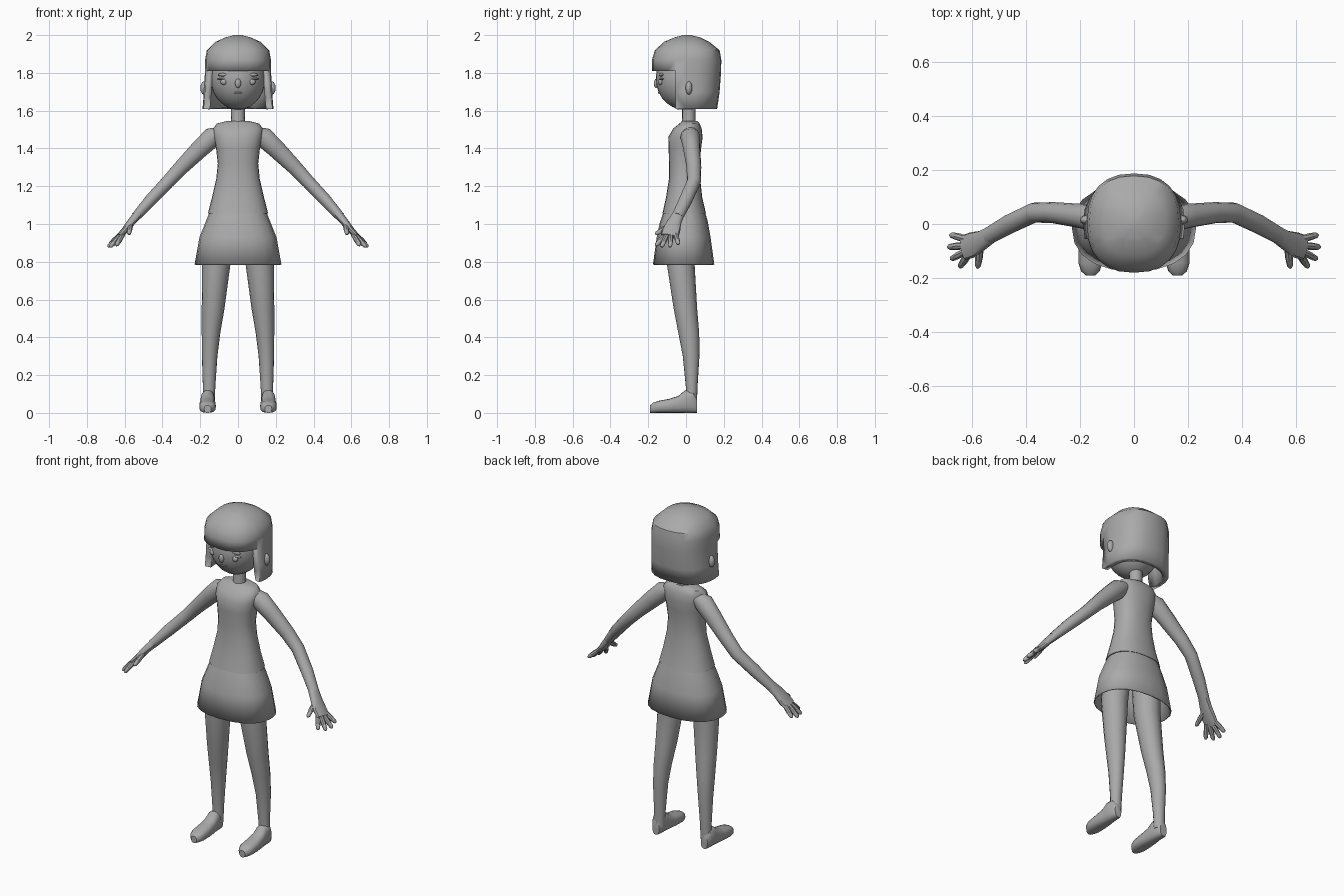
import bpy
import bmesh
from math import cos, sin, pi, copysign
from mathutils import Vector

X, Y, Z = Vector((1, 0, 0)), Vector((0, 1, 0)), Vector((0, 0, 1))

cube = bpy.data.objects.get("Cube")
if cube:
    bpy.data.objects.remove(cube, do_unlink=True)

# One plain grey for the whole figure
grey = bpy.data.materials.new("plain grey")
grey.use_nodes = True
tone = (0.4, 0.4, 0.4, 1)
grey.diffuse_color = tone
grey.node_tree.nodes["Principled BSDF"].inputs["Base Color"].default_value = tone


def finish(name, bm, mirror=False, wall=0, angle=40):
    """Turn a bmesh into a shaded object, optionally mirrored or thickened."""
    bmesh.ops.recalc_face_normals(bm, faces=bm.faces)
    mesh = bpy.data.meshes.new(name)
    bm.to_mesh(mesh)
    bm.free()
    mesh.materials.append(grey)
    obj = bpy.data.objects.new(name, mesh)
    bpy.context.collection.objects.link(obj)
    bpy.ops.object.select_all(action="DESELECT")
    obj.select_set(True)
    bpy.context.view_layer.objects.active = obj
    bpy.ops.object.shade_smooth_by_angle(angle=angle * pi / 180)
    if wall:
        solid = obj.modifiers.new("wall", "SOLIDIFY")
        solid.thickness = wall
        solid.offset = -1
    if mirror:
        obj.modifiers.new("mirror", "MIRROR")
    return obj


def loft(rings, ref, axis=None, sides=16, power=2.0, open_start=False):
    """Skin rings (x, y, z, radius along ref, radius across) along a path."""
    bm = bmesh.new()
    centres = [Vector(r[:3]) for r in rings]
    loops = []
    for i, ring in enumerate(rings):
        before, after = centres[max(i - 1, 0)], centres[min(i + 1, len(rings) - 1)]
        t = axis or (after - before).normalized()
        u = (ref - t * ref.dot(t)).normalized()
        v = t.cross(u)
        loop = []
        for k in range(sides):
            a = 2 * pi * k / sides
            c, s = (copysign(abs(w) ** (2 / power), w) for w in (cos(a), sin(a)))
            loop.append(bm.verts.new(centres[i] + u * c * ring[3] + v * s * ring[4]))
        loops.append(loop)
    for low, high in zip(loops, loops[1:]):
        for k in range(sides):
            n = (k + 1) % sides
            bm.faces.new((low[k], low[n], high[n], high[k]))
    bm.faces.new(loops[-1])
    if not open_start:
        bm.faces.new(loops[0][::-1])
    return bm


def body(levels):
    """Rings from (height, half width, front y, back y)."""
    return [(0, (f + b) / 2, z, w, (b - f) / 2) for z, w, f, b in levels]


def ball(name, centre, size, mirror=False, detail=12):
    bm = bmesh.new()
    bmesh.ops.create_uvsphere(bm, u_segments=detail * 2, v_segments=detail, radius=1)
    bmesh.ops.scale(bm, vec=size, verts=bm.verts)
    bmesh.ops.translate(bm, vec=centre, verts=bm.verts)
    return finish(name, bm, mirror, angle=60)


# Head, face and ears
ball("head", (0, -0.01, 1.77), (0.145, 0.15, 0.165), detail=14)
ball("nose", (0, -0.158, 1.745), (0.016, 0.012, 0.025), detail=6)
ball("mouth", (0, -0.143, 1.695), (0.026, 0.006, 0.004), detail=6)
ball("eyes", (0.075, -0.135, 1.752), (0.018, 0.013, 0.016), True, 6)
ball("eyelids", (0.085, -0.128, 1.768), (0.026, 0.014, 0.005), True, 6)
ball("eyebrows", (0.075, -0.13, 1.79), (0.032, 0.014, 0.009), True, 6)
ball("ears", (0.178, 0.015, 1.72), (0.022, 0.018, 0.036), True, 6)

# Bobbed hair: a cap with the face opening cut away below the fringe
fringe, side_edge = 1.81, -0.055
hair = loft(body([
    (1.61, 0.188, -0.165, 0.165), (1.7, 0.18, -0.175, 0.178),
    (fringe, 0.175, -0.18, 0.186), (1.87, 0.174, -0.18, 0.187),
    (1.92, 0.165, -0.165, 0.178), (1.965, 0.118, -0.115, 0.122),
    (1.988, 0.066, -0.06, 0.075), (2.0, 0.02, -0.015, 0.025),
]), X, Z, sides=24, power=2.4, open_start=True)
bmesh.ops.bisect_plane(hair, geom=hair.verts[:] + hair.edges[:] + hair.faces[:],
                       plane_co=Y * side_edge, plane_no=Y)
opening = [f for f in hair.faces
           if f.calc_center_median().z < fringe and f.calc_center_median().y < side_edge]
bmesh.ops.delete(hair, geom=opening, context="FACES")
finish("hair", hair, wall=0.035)

# Neck, shirt and skirt
finish("neck", loft(body([(1.5, 0.042, -0.03, 0.055), (1.56, 0.036, -0.02, 0.05),
                          (1.65, 0.038, -0.02, 0.05)]), X, Z))
finish("shirt", loft(body([
    (1.055, 0.16, -0.125, 0.106), (1.14, 0.138, -0.106, 0.086),
    (1.24, 0.115, -0.09, 0.075), (1.32, 0.107, -0.09, 0.072),
    (1.4, 0.116, -0.092, 0.08), (1.46, 0.128, -0.094, 0.088),
    (1.505, 0.132, -0.068, 0.083), (1.532, 0.112, -0.035, 0.072),
    (1.545, 0.06, -0.02, 0.06),
]), X, Z, sides=24, power=2.3))
finish("skirt", loft(body([
    (0.785, 0.23, -0.175, 0.15), (0.93, 0.204, -0.155, 0.13),
    (1.01, 0.172, -0.138, 0.116), (1.075, 0.146, -0.115, 0.098),
]), X, Z, sides=20, power=2.3, open_start=True), wall=0.006)

# Legs
finish("legs", loft([
    (0.155, 0.03, 0.05, 0.032, 0.028), (0.153, 0.03, 0.14, 0.033, 0.031),
    (0.15, 0.027, 0.3, 0.041, 0.044), (0.143, 0.015, 0.42, 0.049, 0.055),
    (0.132, -0.003, 0.55, 0.06, 0.062), (0.116, -0.027, 0.78, 0.075, 0.073),
    (0.1, -0.02, 1.0, 0.075, 0.085),
], X, Z), mirror=True)

# Feet, lofted from heel to toe: (y, half width, top height)
steps = [(0.058, 0.022, 0.08), (0.04, 0.034, 0.115), (-0.005, 0.037, 0.12),
         (-0.04, 0.04, 0.09), (-0.09, 0.044, 0.074), (-0.145, 0.044, 0.064),
         (-0.175, 0.034, 0.054), (-0.19, 0.018, 0.04)]
finish("feet", loft([(0.161, y, top / 2, w, top / 2) for y, w, top in steps],
                    X, Y, power=2.6), mirror=True)

# Arms
finish("arms", loft([
    (0.08, 0.02, 1.49, 0.04, 0.03), (0.135, 0.022, 1.46, 0.052, 0.055),
    (0.2, 0.03, 1.4, 0.045, 0.05), (0.3, 0.042, 1.3, 0.039, 0.041),
    (0.37, 0.042, 1.225, 0.037, 0.036), (0.46, 0.0, 1.13, 0.036, 0.033),
    (0.54, -0.045, 1.04, 0.032, 0.025),
], Y, sides=14), mirror=True)

# Hands: flat palm, four fingers and a thumb
finish("palms", loft([
    (0.53, -0.04, 1.05, 0.031, 0.024), (0.565, -0.062, 1.01, 0.038, 0.021),
    (0.6, -0.078, 0.965, 0.048, 0.018), (0.63, -0.088, 0.935, 0.046, 0.014),
], Y, sides=12, power=2.4), mirror=True)
fingers = {
    "thumb": ((0.568, -0.085, 0.995), (0.578, -0.163, 0.945)),
    "index_finger": ((0.61, -0.11, 0.945), (0.645, -0.16, 0.885)),
    "middle_finger": ((0.62, -0.1, 0.943), (0.677, -0.13, 0.878)),
    "ring_finger": ((0.622, -0.08, 0.943), (0.688, -0.085, 0.878)),
    "little_finger": ((0.62, -0.055, 0.945), (0.68, -0.04, 0.892)),
}
for name, (base, tip) in fingers.items():
    base, tip = Vector(base), Vector(tip)
    rings = [(*base.lerp(tip, f), r, r) for f, r in
             ((0, 0.013), (0.5, 0.014), (0.9, 0.011), (1, 0.005))]
    finish(name, loft(rings, X if name == "thumb" else Y, sides=8), mirror=True)
